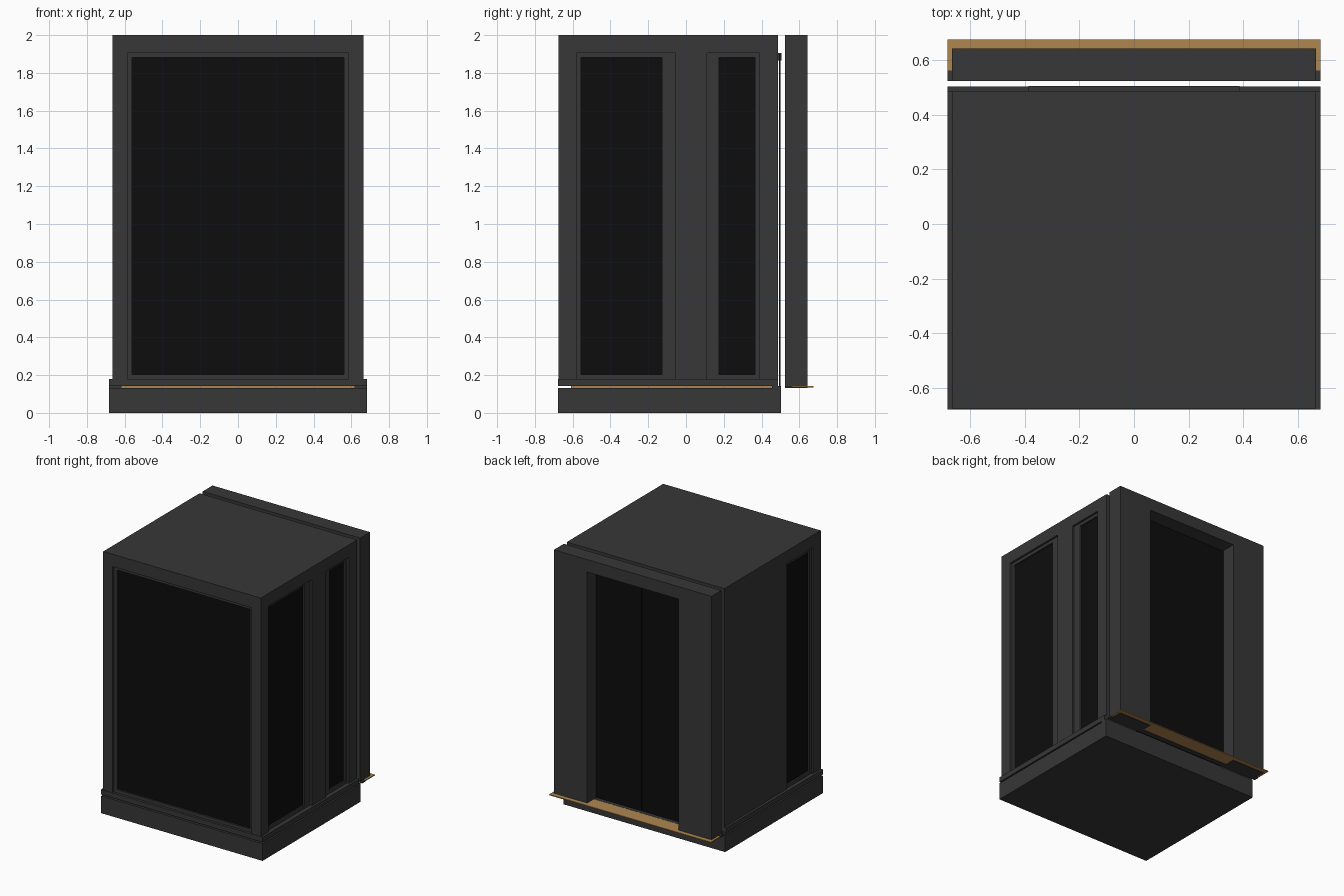
import bpy, bmesh

if "Cube" in bpy.data.objects:
    bpy.data.objects.remove(bpy.data.objects["Cube"])


def mat(name, col):
    m = bpy.data.materials.new(name)
    m.diffuse_color = (*col, 1)
    m.use_nodes = True
    m.node_tree.nodes["Principled BSDF"].inputs["Base Color"].default_value = m.diffuse_color
    return m


STEEL = mat("dark_steel", (0.038, 0.038, 0.038))
GLASS = mat("dark_glass", (0.004, 0.004, 0.004))
TAN = mat("tan_floor", (0.43, 0.24, 0.08))


def boxes(name, spans, material=STEEL):
    """One object made of boxes, each given as (x0, x1, y0, y1, z0, z1)."""
    bm = bmesh.new()
    for x0, x1, y0, y1, z0, z1 in spans:
        for v in bmesh.ops.create_cube(bm, size=1)["verts"]:
            v.co = ((x0 + x1) / 2 + v.co.x * (x1 - x0),
                    (y0 + y1) / 2 + v.co.y * (y1 - y0),
                    (z0 + z1) / 2 + v.co.z * (z1 - z0))
    me = bpy.data.meshes.new(name)
    bm.to_mesh(me)
    bm.free()
    me.materials.append(material)
    ob = bpy.data.objects.new(name, me)
    bpy.context.collection.objects.link(ob)
    return ob


def window(name, axis, a0, a1, face, side, z0=0.18, z1=1.905, w=0.024):
    """Slim frame with a glass pane, facing along +/- x or y at 'face'."""
    def span(p0, p1, q0, q1, d0, d1):
        d = sorted((face - side * d0, face - side * d1))
        return (*d, p0, p1, q0, q1) if axis == "x" else (p0, p1, *d, q0, q1)
    boxes(name + "_frame", [span(a0, a0 + w, z0, z1, 0, 0.04),
                            span(a1 - w, a1, z0, z1, 0, 0.04),
                            span(a0 + w, a1 - w, z0, z0 + w, 0, 0.04),
                            span(a0 + w, a1 - w, z1 - w, z1, 0, 0.04)])
    boxes(name + "_glass", [span(a0 + w, a1 - w, z0 + w, z1 - w, 0.012, 0.025)], GLASS)


X, S = 0.665, 0.682          # cabin and skirt half widths
F, B = -0.675, 0.487         # cabin front and back
Z0, Z1 = 0.18, 1.905         # wall opening heights

# Base, floor and skirt, with a shadow gap where the floor shows
boxes("base", [(-S, S, F - 0.003, 0.502, 0, 0.131)])
boxes("cabin_floor", [(-0.62, 0.62, -0.61, 0.455, 0.128, 0.15)], TAN)
boxes("skirt", [(-S, S, F - 0.003, -0.6, 0.142, Z0),
                (-S, -0.6, -0.6, B, 0.142, Z0),
                (0.6, S, -0.6, B, 0.142, Z0)])
boxes("cabin_sill", [(-S, S, 0.455, 0.502, 0.131, 0.142)])

# Roof and corner posts
boxes("roof", [(-X, X, F, B, Z1, 2.0)])
for s, n in ((-1, "left"), (1, "right")):
    x0, x1 = sorted((s * 0.585, s * X))
    boxes("front_post_" + n, [(x0, x1, F, -0.58, Z0, Z1)])
    boxes("back_post_" + n, [(x0, x1, 0.388, B, Z0, Z1)])
    d0, d1 = sorted((s * 0.385, s * 0.585))
    boxes("door_return_" + n, [(d0, d1, 0.45, B, 0.142, Z1)])

# Right wall pilaster with stepped trims
boxes("pilaster", [(0.6, X, -0.057, 0.11, Z0, Z1),
                   (0.6, X - 0.016, -0.103, -0.057, Z0, Z1),
                   (0.6, X - 0.016, 0.11, 0.152, Z0, Z1)])

# Left wall solid panels
boxes("left_panels", [(-X + 0.005, -0.6, -0.27, -0.022, Z0, Z1),
                      (-X + 0.002, -0.6, -0.022, 0.388, Z0, Z1)])

# Windows
window("front_window", "y", -0.585, 0.585, F + 0.016, -1)
window("right_front_window", "x", -0.58, -0.103, X - 0.016, 1)
window("right_back_window", "x", 0.152, 0.388, X - 0.016, 1)
window("left_window", "x", -0.58, -0.27, -X + 0.012, -1)

# Cabin doors and landing doors, two sliding leaves each
for s, n in ((-1, "left"), (1, "right")):
    x0, x1 = sorted((s * 0.001, s * 0.385))
    boxes("cabin_door_" + n, [(x0, x1, 0.493, 0.501, 0.142, 1.9)], GLASS)
    boxes("landing_door_" + n, [(x0, x1, 0.523, 0.533, 0.142, 1.9)], GLASS)
boxes("cabin_door_track", [(-0.385, 0.385, B, 0.505, 1.865, Z1)])

# Landing portal
for s, n in ((-1, "left"), (1, "right")):
    x0, x1 = sorted((s * 0.385, s * X))
    boxes("portal_jamb_" + n, [(x0, x1, 0.523, 0.642, 0.132, Z1)])
boxes("portal_header", [(-X, X, 0.523, 0.642, Z1, 2.0)])
boxes("landing_sill", [(-S, S, 0.523, 0.562, 0.132, 0.143)])
boxes("landing_floor", [(-S, S, 0.562, 0.675, 0.135, 0.142)], TAN)
